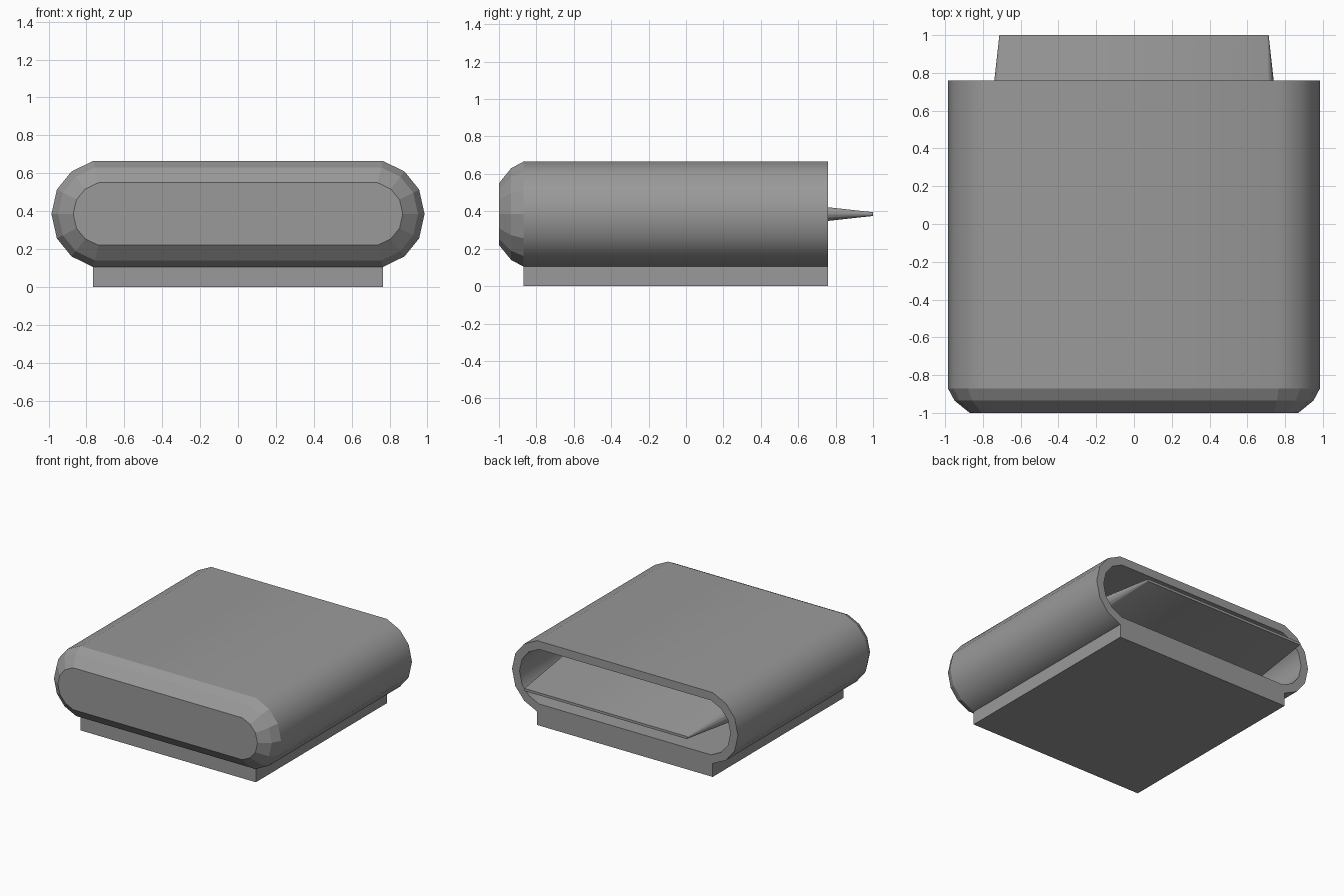
import bpy
import bmesh

cube = bpy.data.objects.get("Cube")
if cube:
    bpy.data.objects.remove(cube, do_unlink=True)

grey = bpy.data.materials.new("mid grey")
grey.use_nodes = True
colour = (0.32, 0.32, 0.32, 1)
grey.diffuse_color = colour
grey.node_tree.nodes["Principled BSDF"].inputs["Base Color"].default_value = colour

MID_Z = 0.385
FRONT, BACK = -0.87, 0.76
# Quarter of the rounded end, from the top down to the outermost point
QUARTER = [(0, 1), (0.52, 0.8), (0.87, 0.46), (1, 0)]


def add_object(name, bm):
    bmesh.ops.recalc_face_normals(bm, faces=bm.faces)
    mesh = bpy.data.meshes.new(name)
    bm.to_mesh(mesh)
    bm.free()
    mesh.materials.append(grey)
    obj = bpy.data.objects.new(name, mesh)
    bpy.context.collection.objects.link(obj)
    return obj


def outline(straight, end_width, half_height):
    """Slot-shaped section: a straight span with a rounded end on each side."""
    quarter = [(straight + u * end_width, v * half_height) for u, v in QUARTER]
    right = quarter + [(x, -z) for x, z in quarter[-2::-1]]
    return right + [(-x, -z) for x, z in right]


def loft(name, sections):
    """Join sections (y, outline, smooth strip to the next one), cap both ends."""
    bm = bmesh.new()
    rings = [[bm.verts.new((x, y, MID_Z + z)) for x, z in pts]
             for y, pts, _ in sections]
    count = len(rings[0])
    for a, b, section in zip(rings, rings[1:], sections):
        for i in range(count):
            j = (i + 1) % count
            face = bm.faces.new((a[i], a[j], b[j], b[i]))
            face.smooth = section[2]
    bm.faces.new(rings[0])
    bm.faces.new(rings[-1])
    # Each section line stays a crisp edge
    for ring in rings:
        for i in range(count):
            bm.edges.get((ring[i - 1], ring[i])).smooth = False
    return add_object(name, bm)


outer = outline(0.765, 0.22, 0.28)
inner = outline(0.75, 0.17, 0.215)

# Hollow shell: bevelled front, open back, inner walls
loft("shell", [
    (-1.0, outline(0.737, 0.133, 0.165), False),
    (-0.935, outline(0.757, 0.193, 0.245), False),
    (FRONT, outer, True),
    (BACK, outer, False),
    (BACK, inner, True),
    (FRONT, inner, False),
])

# Wedge tapering from the cavity's front wall to a thin tip behind the shell
loft("tongue", [
    (FRONT, inner, True),
    (1.0, outline(0.706, 0.007, 0.01), False),
])

# Flat base block under the shell
bm = bmesh.new()
bmesh.ops.create_cube(bm, size=1)
height = MID_Z - 0.28
for v in bm.verts:
    v.co.x *= 2 * 0.765
    v.co.y = BACK if v.co.y > 0 else FRONT
    v.co.z = height if v.co.z > 0 else 0
add_object("base", bm)
